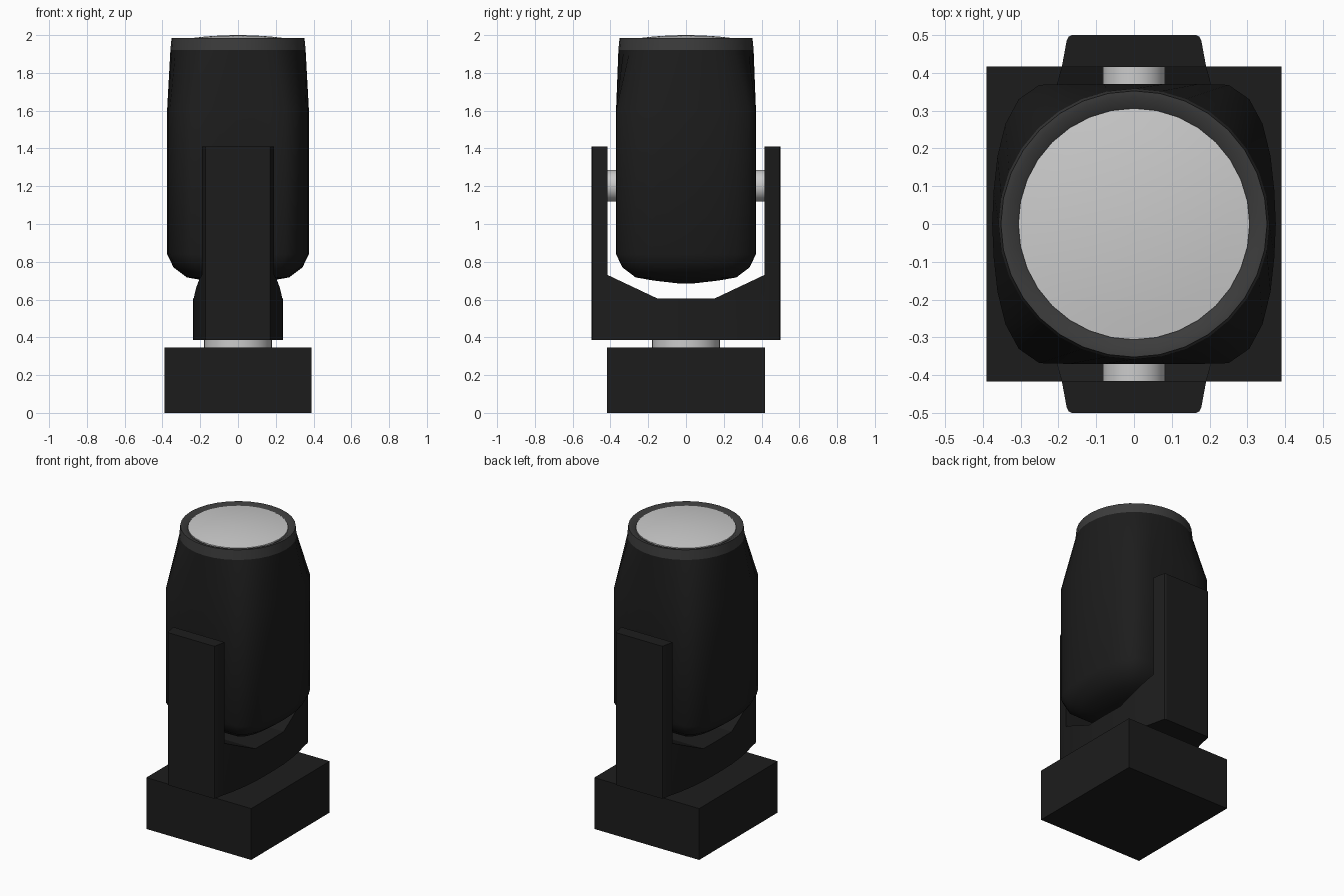
import bpy, bmesh
from math import sin, cos, pi

if "Cube" in bpy.data.objects:
    bpy.data.objects.remove(bpy.data.objects["Cube"])


def material(name, v):
    m = bpy.data.materials.new(name)
    m.diffuse_color = (v, v, v, 1)
    m.use_nodes = True
    m.node_tree.nodes["Principled BSDF"].inputs["Base Color"].default_value = m.diffuse_color
    return m


BLACK = material("black_housing", 0.012)
DARK = material("dark_rim", 0.045)


def add_object(name, verts, faces, mat=None, smooth=None):
    me = bpy.data.meshes.new(name)
    me.from_pydata(verts, [], faces)
    bm = bmesh.new()
    bm.from_mesh(me)
    bmesh.ops.recalc_face_normals(bm, faces=bm.faces)
    bm.to_mesh(me)
    bm.free()
    ob = bpy.data.objects.new(name, me)
    bpy.context.collection.objects.link(ob)
    if mat:
        me.materials.append(mat)
    if smooth:
        bpy.ops.object.select_all(action='DESELECT')
        bpy.context.view_layer.objects.active = ob
        ob.select_set(True)
        bpy.ops.object.shade_smooth_by_angle(angle=smooth * pi / 180)
    return ob


def loft(name, rings, mat=None, smooth=None, caps=True, closed=False):
    n = len(rings[0])
    verts = [p for r in rings for p in r]
    count = len(rings)
    faces = [(k * n + i, k * n + (i + 1) % n,
              (k + 1) % count * n + (i + 1) % n, (k + 1) % count * n + i)
             for k in range(count if closed else count - 1) for i in range(n)]
    if caps and not closed:
        faces += [tuple(range(n)), tuple(range((count - 1) * n, count * n))]
    return add_object(name, verts, faces, mat, smooth)


def circle(r, z, n=32):
    return [(r * cos(2 * pi * i / n), r * sin(2 * pi * i / n), z) for i in range(n)]


def mirror4(quarter):
    # quarter runs from the +x axis to the +y axis
    half = quarter + [(-x, y) for x, y in quarter[-2::-1]]
    return half + [(x, -y) for x, y in half[-2:0:-1]]


# Base box
loft("base", [[(x, y, z) for x, y in ((-.39, -.417), (.39, -.417), (.39, .417), (-.39, .417))]
              for z in (0, .345)], BLACK)

# Pan swivel between base and yoke
loft("pan_swivel", [circle(.18, .34), circle(.18, .39)], smooth=30)

# Yoke: barrel-shaped plan, with the U opening cut through
plan = mirror4([(.238, 0), (.235, .15), (.222, .27), (.205, .365), (.19, .42),
                (.178, .485), (.173, .495), (.163, .5), (0, .5)])
yoke = loft("yoke", [[(x, y, z) for x, y in plan] for z in (.385, 1.41)], BLACK)
opening = [(-.415, 1.6), (-.415, .73), (-.15, .605), (.15, .605), (.415, .73), (.415, 1.6)]
cutter = loft("yoke_cutter", [[(x, y, z) for y, z in opening] for x in (-.6, .6)])
mod = yoke.modifiers.new("opening", 'BOOLEAN')
mod.operation = 'DIFFERENCE'
mod.solver = 'EXACT'
mod.object = cutter
bpy.context.view_layer.objects.active = yoke
bpy.ops.object.select_all(action='DESELECT')
yoke.select_set(True)
bpy.ops.object.modifier_apply(modifier=mod.name)
bpy.data.objects.remove(cutter)
bpy.ops.object.shade_smooth_by_angle(angle=20 * pi / 180)

# Tilt axles
for side, label in ((-1, "front"), (1, "back")):
    loft("tilt_axle_" + label,
         [[(x, side * y, 1.203 + h) for x, h, _ in circle(.083, 0)] for y in (.355, .418)],
         smooth=30)

# Head: flat-sided body closing to a round top
section = mirror4([(.375, 0), (.371, .09), (.361, .18), (.34, .265), (.305, .33),
                   (.25, .368), (.17, .37), (.08, .37), (0, .37)])
rows = [(.686, .12), (.70, .45), (.717, .72), (.77, .91), (.84, 1), (1.61, 1)]
rings = [[(x * s, y * s, z) for x, y in section] for z, s in rows]
rings.append(circle(.358, 1.92))
loft("head", rings, BLACK, 30)

# Rim around the lens
loft("lens_rim", [circle(r, z) for r, z in
                  ((.358, 1.92), (.352, 1.985), (.335, 1.985), (.305, 1.968), (.305, 1.92))],
     DARK, 30, closed=True)

# Domed lens
loft("lens", [circle(.306, 1.93)] + [circle(r, 2 - .26 * r * r)
                                    for r in (.306, .25, .19, .13, .07, .015)], smooth=40)
